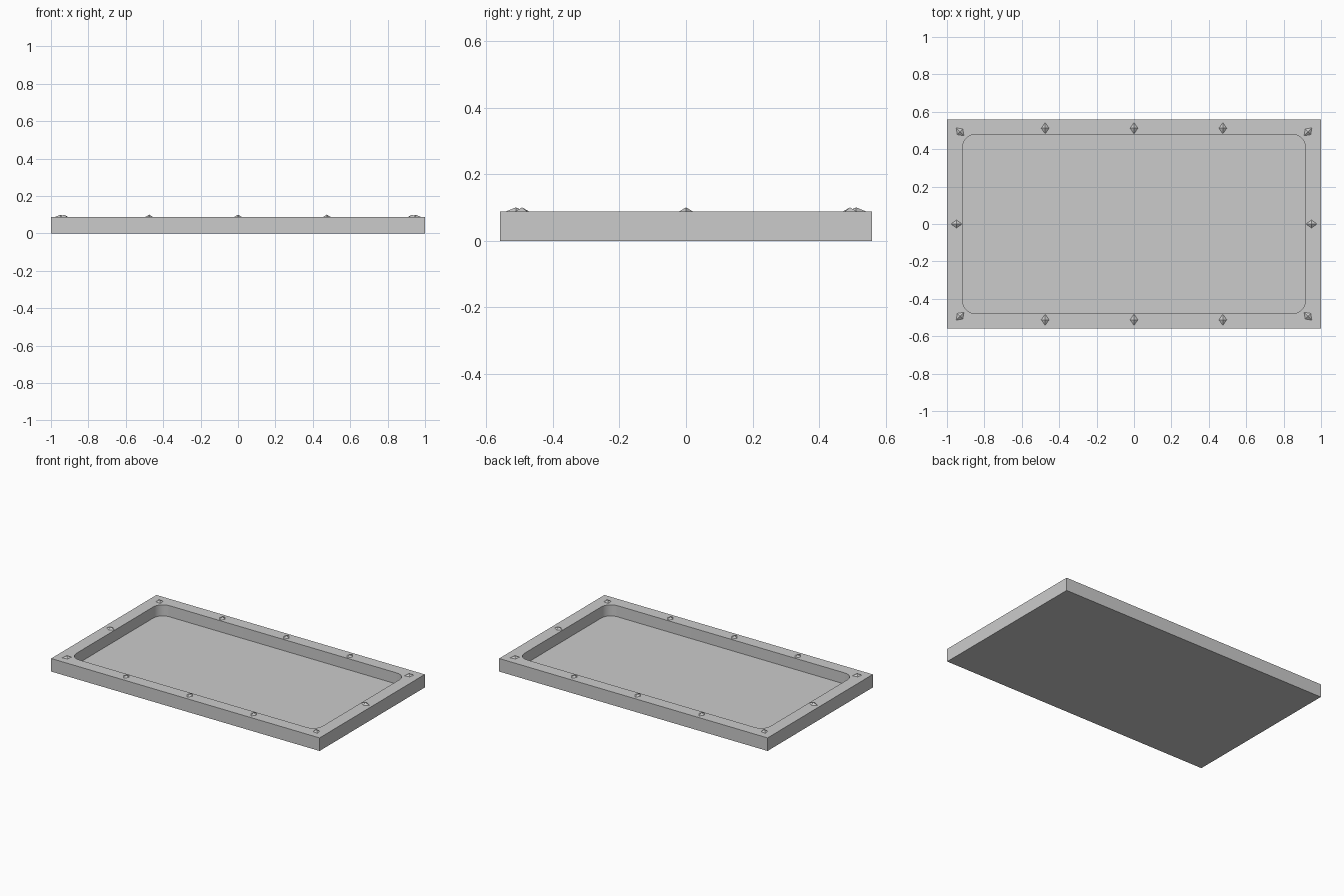
import bpy, bmesh
from math import radians, pi
from mathutils import Matrix

if "Cube" in bpy.data.objects:
    bpy.data.objects.remove(bpy.data.objects["Cube"])

W, D, H = 2.0, 1.12, 0.088
FLOOR = 0.013


def make_box(name, size, z0, corner=0.0):
    """Box standing on z0, with optional rounded vertical corners."""
    bm = bmesh.new()
    bmesh.ops.create_cube(bm, size=1)
    bmesh.ops.scale(bm, vec=size, verts=bm.verts)
    bmesh.ops.translate(bm, vec=(0, 0, z0 + size[2] / 2), verts=bm.verts)
    if corner:
        edges = [e for e in bm.edges
                 if abs(e.verts[0].co.z - e.verts[1].co.z) > size[2] / 2]
        bmesh.ops.bevel(bm, geom=edges, offset=corner, segments=8,
                        profile=0.5, affect='EDGES')
    return link(name, bm)


def link(name, bm):
    bmesh.ops.recalc_face_normals(bm, faces=bm.faces)
    me = bpy.data.meshes.new(name)
    bm.to_mesh(me)
    bm.free()
    ob = bpy.data.objects.new(name, me)
    bpy.context.collection.objects.link(ob)
    return ob


# Tray body with a round-cornered recess
tray = make_box("tray", (W, D, H), 0)
cutter = make_box("recess_cutter", (1.834, 0.958, 0.2), FLOOR, 0.07)
cutter.hide_render = True
cutter.hide_set(True)
mod = tray.modifiers.new("recess", 'BOOLEAN')
mod.operation = 'DIFFERENCE'
mod.solver = 'EXACT'
mod.object = cutter

# Bake the cut and smooth only the rounded corners
bpy.context.view_layer.objects.active = tray
tray.select_set(True)
bpy.ops.object.modifier_apply(modifier=mod.name)
bpy.ops.object.shade_smooth_by_angle(angle=radians(30))
bpy.data.objects.remove(cutter)


def stud(x, y, angle):
    """Small faceted stud on the rim, long axis along its local x."""
    bm = bmesh.new()
    bmesh.ops.create_cone(bm, segments=4, radius1=1, radius2=0, depth=1,
                          cap_ends=True)
    # put the four base corners on the local axes
    v = next(v for v in bm.verts if v.co.z < 0)
    if abs(v.co.x * v.co.y) > 0.1:
        bmesh.ops.rotate(bm, verts=bm.verts, matrix=Matrix.Rotation(pi / 4, 3, 'Z'))
    bmesh.ops.scale(bm, vec=(0.031, 0.022, 0.013), verts=bm.verts)
    bmesh.ops.rotate(bm, verts=bm.verts, matrix=Matrix.Rotation(angle, 3, 'Z'))
    bmesh.ops.translate(bm, vec=(x, y, H + 0.006), verts=bm.verts)
    link("rim_stud", bm)


# Studs along the long sides, short sides and corners
for s in (-1, 1):
    for x in (-0.475, 0, 0.475):
        stud(x, s * 0.512, pi / 2)
    stud(s * 0.949, 0, 0)
    for t in (-1, 1):
        stud(s * 0.93, t * 0.493, s * t * pi / 4)
